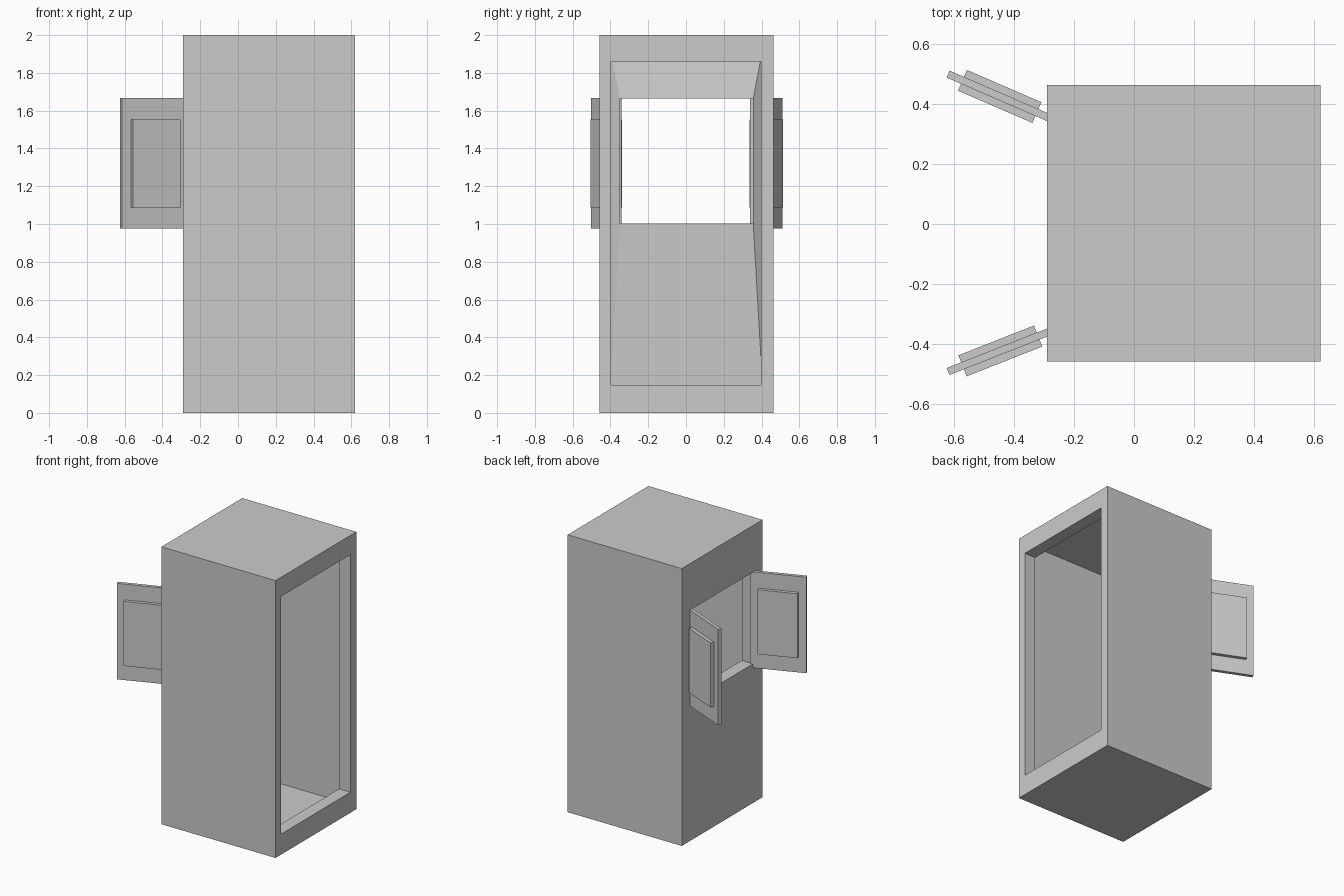
import bpy, bmesh, math
from mathutils import Matrix

if "Cube" in bpy.data.objects:
    bpy.data.objects.remove(bpy.data.objects["Cube"])


def make_object(name, bm):
    bmesh.ops.recalc_face_normals(bm, faces=bm.faces)
    mesh = bpy.data.meshes.new(name)
    bm.to_mesh(mesh)
    bm.free()
    obj = bpy.data.objects.new(name, mesh)
    bpy.context.collection.objects.link(obj)
    return obj


def box(name, center, size, angle):
    bm = bmesh.new()
    bmesh.ops.create_cube(bm, size=1, matrix=Matrix.Translation(center)
                          @ Matrix.Rotation(math.radians(angle), 4, 'Z')
                          @ Matrix.Diagonal((*size, 1)))
    return make_object(name, bm)


def ring(bm, x, y0, y1, z0, z1):
    return [bm.verts.new((x, y, z))
            for y, z in ((y0, z0), (y1, z0), (y1, z1), (y0, z1))]


# Booth shell: doorway, outer and window rims bridged in sequence
bm = bmesh.new()
rings = [
    ring(bm, 0.62, -0.396, 0.396, 0.148, 1.861),    # doorway
    ring(bm, 0.62, -0.458, 0.462, 0.0, 2.0),        # outer right edge
    ring(bm, -0.29, -0.458, 0.462, 0.0, 2.0),       # outer left edge
    ring(bm, -0.29, -0.35, 0.356, 1.003, 1.664),    # window
]
for a, b in zip(rings, rings[1:]):
    for i in range(4):
        j = (i + 1) % 4
        bm.faces.new((a[i], a[j], b[j], b[i]))
bmesh.ops.recalc_face_normals(bm, faces=bm.faces)
# make sure the normals point outward before thickening
if sum(f.normal.dot(f.calc_center_median() - f.calc_center_median().lerp(f.calc_center_median(), 0))
       + f.normal.z * (f.calc_center_median().z - 1) for f in bm.faces) < 0:
    bmesh.ops.reverse_faces(bm, faces=bm.faces)
shell = make_object("booth_shell", bm)

# Wall thickness, grown inward
solid = shell.modifiers.new("wall_thickness", 'SOLIDIFY')
solid.thickness = 0.09
solid.offset = -1

# Open shutters, each with a raised panel on both sides
for side, x, y, angle in (("back", -0.447, 0.4245, -23.4),
                          ("front", -0.445, -0.4225, 21.5)):
    box(side + "_shutter", (x, y, 1.321), (0.374, 0.025, 0.692), angle)
    box(side + "_shutter_panel", (x, y, 1.321), (0.27, 0.075, 0.465), angle)
